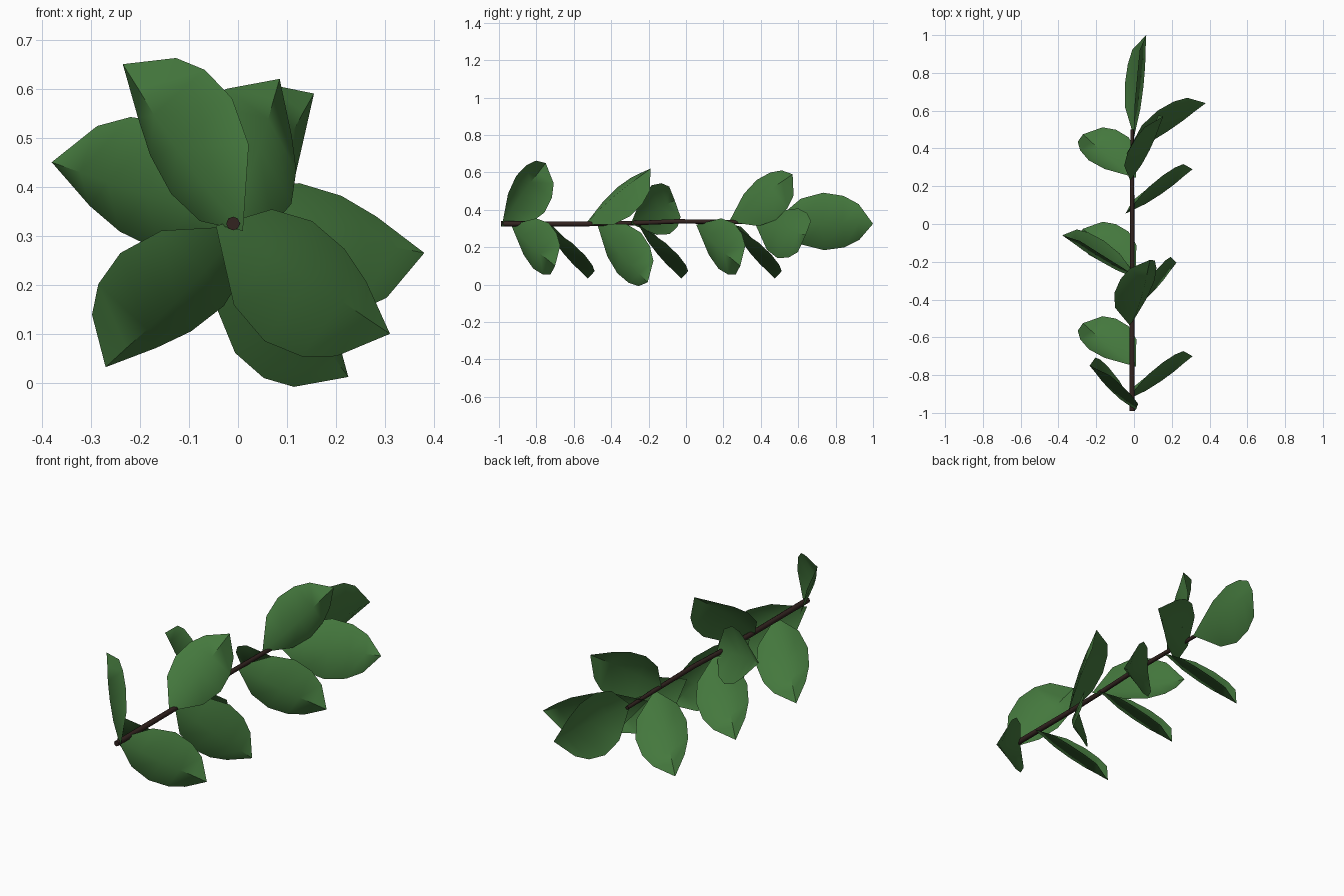
import bpy, bmesh
from mathutils import Vector

cube = bpy.data.objects.get("Cube")
if cube:
    bpy.data.objects.remove(cube, do_unlink=True)


def make_material(name, rgb):
    mat = bpy.data.materials.new(name)
    mat.use_nodes = True
    mat.diffuse_color = (*rgb, 1)
    mat.node_tree.nodes["Principled BSDF"].inputs["Base Color"].default_value = (*rgb, 1)
    return mat


leaf_green = make_material("leaf green", (0.058, 0.187, 0.047))
bark_brown = make_material("bark brown", (0.032, 0.017, 0.014))

# Leaf rows: fraction of length, half width as a fraction of length,
# rise of the midrib and drop of the edges
ROWS = [(0.28, 0.23, 0.016, 0.042), (0.5, 0.288, 0.018, 0.052),
        (0.7, 0.258, 0.014, 0.052), (0.85, 0.18, 0.006, 0.045)]


def make_leaf(name, base, tip, ridge):
    """Folded leaf from base to tip; the midrib ridge points along ridge."""
    base, tip = Vector(base), Vector(tip)
    axis = tip - base
    length = axis.length
    axis.normalize()
    normal = Vector(ridge)
    normal = (normal - axis * normal.dot(axis)).normalized()
    side = normal.cross(axis)
    bm = bmesh.new()
    rows = []
    for t, w, rise, drop in ROWS:
        mid = base + axis * t * length
        rows.append([bm.verts.new(mid + side * u * w * length
                                  + normal * (-drop if u else rise))
                     for u in (-1, 0, 1)])
    start, end = bm.verts.new(base), bm.verts.new(tip)
    for i in (0, 1):
        bm.faces.new((start, rows[0][i + 1], rows[0][i]))
        for a, b in zip(rows, rows[1:]):
            bm.faces.new((a[i], a[i + 1], b[i + 1], b[i]))
        bm.faces.new((rows[-1][i], rows[-1][i + 1], end))
    mesh = bpy.data.meshes.new(name)
    bm.to_mesh(mesh)
    bm.free()
    mesh.materials.append(leaf_green)
    obj = bpy.data.objects.new(name, mesh)
    bpy.context.collection.objects.link(obj)
    bpy.ops.object.select_all(action='DESELECT')
    obj.select_set(True)
    bpy.context.view_layer.objects.active = obj
    # Soft along the blade, creased near the tip
    bpy.ops.object.shade_smooth_by_angle(angle=1.0)


# Leaves repeated along the twig
for i, y in enumerate((0, 0.5, 1.0)):
    make_leaf(f"right_lower_leaf_{i + 1}", (0.01, -0.755 + y, 0.32),
              (-0.27, -0.525 + y, 0.032), (0.09, -0.73, -0.65))
for i, y in enumerate((0, 0.99)):
    make_leaf(f"left_lower_leaf_{i + 1}", (-0.045, -0.935 + y, 0.32),
              (0.31, -0.70 + y, 0.10), (0.57, -0.82, 0.05))

# Leaves with their own direction: base, tip, ridge
LEAVES = {
    "front_upper_leaf": ((0.01, -0.985, 0.31), (-0.235, -0.75, 0.65), (-0.7, -0.7, -0.1)),
    "middle_lower_leaf": ((-0.035, -0.475, 0.325), (0.225, -0.205, 0.012), (0.7, -0.7, 0)),
    "middle_upper_leaf": ((-0.02, -0.54, 0.32), (0.085, -0.19, 0.62), (0.58, -0.61, 0.53)),
    "right_upper_leaf": ((0.025, -0.295, 0.325), (-0.38, -0.06, 0.45), (-0.54, -0.81, -0.25)),
    "back_upper_leaf": ((-0.02, 0.23, 0.335), (0.155, 0.57, 0.59), (0.81, -0.55, 0.19)),
    "back_left_leaf": ((-0.04, 0.37, 0.325), (0.38, 0.64, 0.265), (0.55, -0.73, 0.38)),
    "end_leaf": ((0.0, 0.46, 0.33), (0.065, 1.0, 0.325), (1, 0, -0.2)),
}
for name, spec in LEAVES.items():
    make_leaf(name, *spec)

# Twig: y, z and radius along its length
TWIG = [(-0.99, 0.325, 0.014), (-0.5, 0.325, 0.013), (-0.25, 0.33, 0.012),
        (-0.05, 0.338, 0.012), (0.25, 0.335, 0.011), (0.5, 0.33, 0.009)]
curve = bpy.data.curves.new("twig", 'CURVE')
curve.dimensions = '3D'
curve.bevel_depth = 1.0
curve.bevel_resolution = 2
curve.use_fill_caps = True
spline = curve.splines.new('POLY')
spline.points.add(len(TWIG) - 1)
for point, (y, z, r) in zip(spline.points, TWIG):
    point.co = (-0.01, y, z, 1)
    point.radius = r
curve.materials.append(bark_brown)
bpy.context.collection.objects.link(bpy.data.objects.new("twig", curve))
